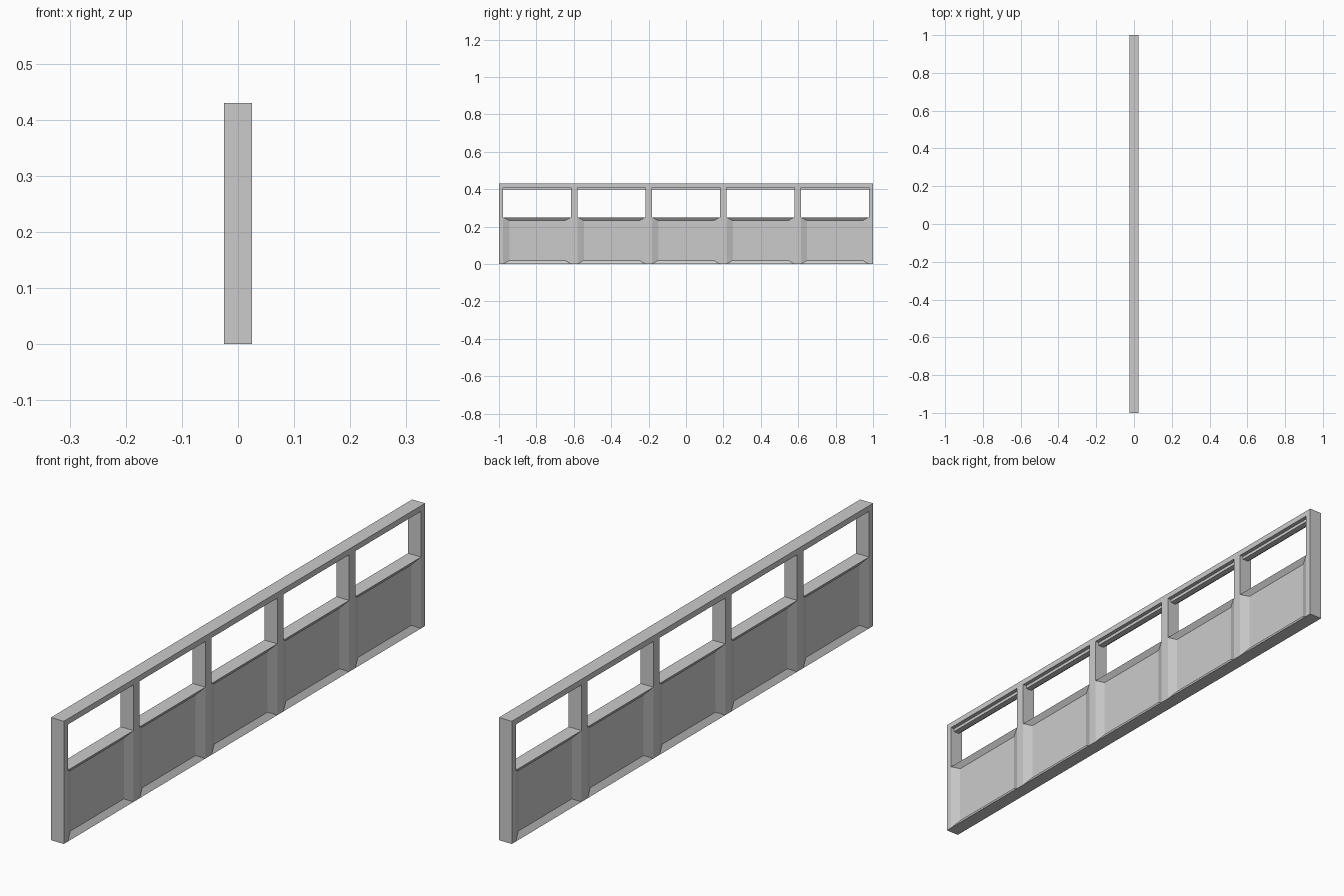
import bpy, bmesh
from mathutils import Vector

if "Cube" in bpy.data.objects:
    bpy.data.objects.remove(bpy.data.objects["Cube"])

T, H = 0.025, 0.43            # half thickness, height
SILL, RAIL = 0.25, 0.41       # bottom and top of the openings
POST, PITCH, HALF = 0.02, 0.395, 0.178


def box(name, lo, hi):
    lo, hi = Vector(lo), Vector(hi)
    bm = bmesh.new()
    bmesh.ops.create_cube(bm, size=1)
    for v in bm.verts:
        v.co = (lo + hi) / 2 + v.co * (hi - lo)
    me = bpy.data.meshes.new(name)
    bm.to_mesh(me)
    bm.free()
    ob = bpy.data.objects.new(name, me)
    bpy.context.collection.objects.link(ob)
    return ob


def recess(ob, yc):
    # sink a bevel-edged field into both broad faces
    bm = bmesh.new()
    bm.from_mesh(ob.data)
    bm.normal_update()
    for f in [f for f in bm.faces if abs(f.normal.x) > 0.9]:
        s = 1 if f.normal.x > 0 else -1
        bmesh.ops.inset_individual(bm, faces=[f], thickness=0.01)
        for v in f.verts:
            v.co.x = s * 0.011
            v.co.y = yc + (HALF - 0.03) * (1 if v.co.y > yc else -1)
            v.co.z = SILL - 0.018 if v.co.z > SILL / 2 else 0.02
    bm.to_mesh(ob.data)
    bm.free()


# Top rail
box("top_rail", (-T, -1, RAIL), (T, 1, H))

# Posts between and at the ends of the bays
edges = [-1.0]
for i in range(5):
    c = (i - 2) * 0.4 * 0.995
    edges += [c - HALF - 0.004, c + HALF + 0.004]
edges.append(1.0)
for i in range(0, 12, 2):
    box("post", (-T, edges[i], 0), (T, edges[i + 1], RAIL))

# Recessed lower panels and the thin lip under the rail
for i in range(1, 11, 2):
    a, b = edges[i], edges[i + 1]
    recess(box("lower_panel", (-T, a, 0), (T, b, SILL)), (a + b) / 2)
    box("rail_lip", (-0.011, a, RAIL - 0.011), (0.011, b, RAIL))
